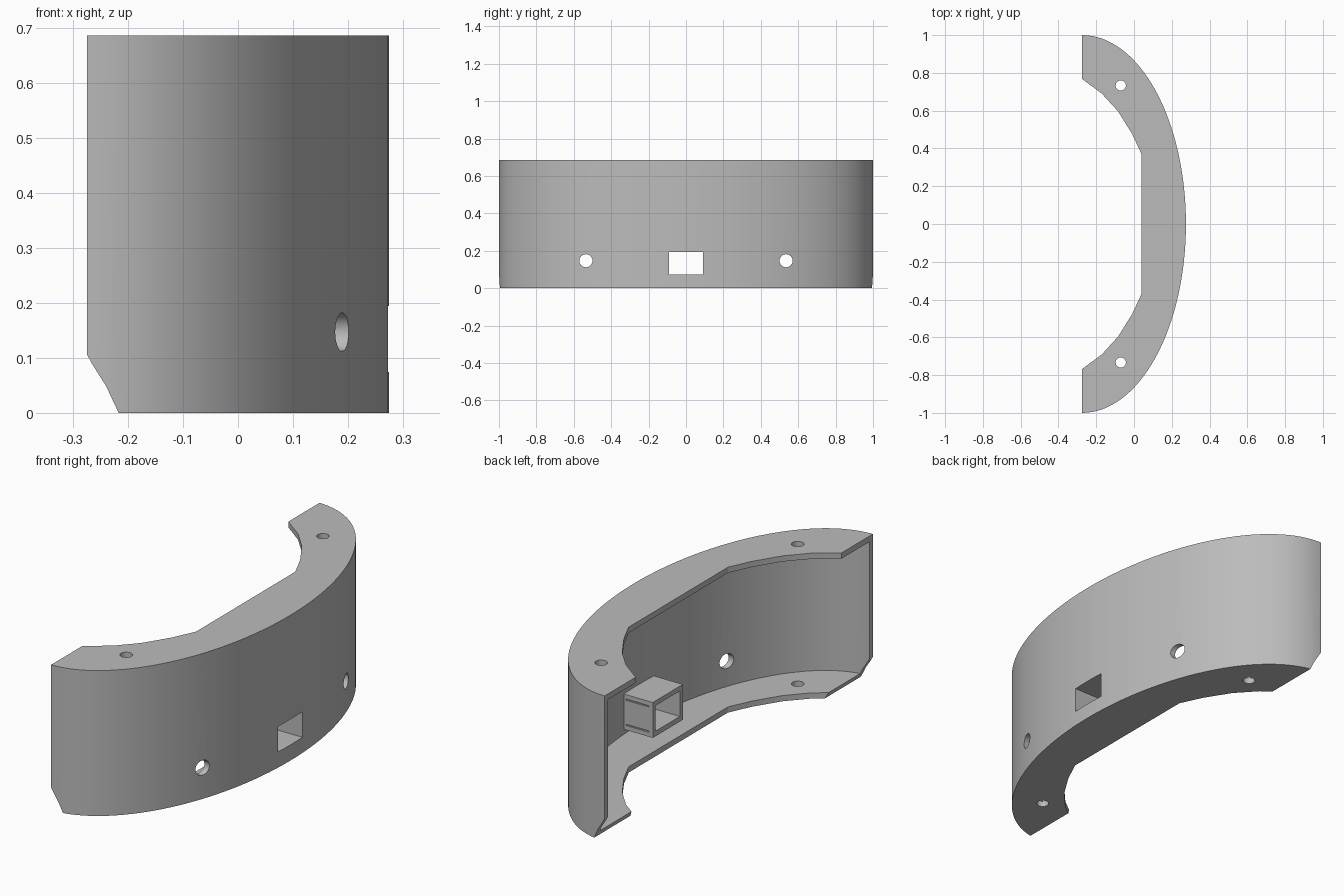
import bpy, bmesh, math
from mathutils import Matrix

cube = bpy.data.objects.get("Cube")
if cube:
    bpy.data.objects.remove(cube, do_unlink=True)

BACK, HEIGHT, WALL, PLATE = -0.275, 0.686, 0.026, 0.027

grey = bpy.data.materials.new("plain grey")
grey.use_nodes = True
grey.diffuse_color = (0.5, 0.5, 0.5, 1)
grey.node_tree.nodes["Principled BSDF"].inputs["Base Color"].default_value = (0.5, 0.5, 0.5, 1)


def finish(name, bm):
    bmesh.ops.recalc_face_normals(bm, faces=bm.faces)
    mesh = bpy.data.meshes.new(name)
    bm.to_mesh(mesh)
    bm.free()
    mesh.materials.append(grey)
    obj = bpy.data.objects.new(name, mesh)
    bpy.context.collection.objects.link(obj)
    return obj


def prism(name, points, direction):
    """Extrude a closed outline of 3D points along a vector."""
    bm = bmesh.new()
    face = bm.faces.new([bm.verts.new(p) for p in points])
    new = bmesh.ops.extrude_face_region(bm, geom=[face])["geom"]
    bmesh.ops.translate(bm, vec=direction, verts=[v for v in new if isinstance(v, bmesh.types.BMVert)])
    return finish(name, bm)


def box(name, x, y, z):
    pts = [(x[0], y[0], z[0]), (x[1], y[0], z[0]), (x[1], y[1], z[0]), (x[0], y[1], z[0])]
    return prism(name, pts, (0, 0, z[1] - z[0]))


def rod(name, radius, length, centre, along_x=False):
    bm = bmesh.new()
    turn = Matrix.Rotation(math.pi / 2, 4, 'Y') if along_x else Matrix()
    bmesh.ops.create_cone(bm, cap_ends=True, segments=32, radius1=radius, radius2=radius,
                          depth=length, matrix=Matrix.Translation(centre) @ turn)
    return finish(name, bm)


def half_ellipse(rx, ry, z, steps=64):
    angles = [math.pi * (i / steps - 0.5) for i in range(steps + 1)]
    return [(BACK + rx * math.cos(a), ry * math.sin(a), z) for a in angles]


def combine(target, tool, operation='DIFFERENCE'):
    mod = target.modifiers.new(operation, 'BOOLEAN')
    mod.operation, mod.object, mod.solver = operation, tool, 'EXACT'
    bpy.context.view_layer.objects.active = target
    bpy.ops.object.modifier_apply(modifier=mod.name)
    bpy.data.objects.remove(tool, do_unlink=True)


# Curved outer shell
shell = prism("curved_shell", half_ellipse(0.55, 1, 0), (0, 0, HEIGHT))

# Hollow between the top and bottom plates, open at the back
cavity = half_ellipse(0.55 - WALL, 1 - WALL, PLATE)
cavity = [(-0.4, cavity[0][1], PLATE)] + cavity + [(-0.4, cavity[-1][1], PLATE)]
combine(shell, prism("cavity", cavity, (0, 0, HEIGHT - 2 * PLATE)))

# Angular opening through both plates
edge = [(-0.4, 0.85), (BACK, 0.768), (-0.17, 0.69), (-0.085, 0.597), (-0.01, 0.477), (0.04, 0.37)]
outline = [(x, y, -0.1) for x, y in edge] + [(x, -y, -0.1) for x, y in reversed(edge)]
combine(shell, prism("opening", outline, (0, 0, 1)))

# Rectangular cable duct through the wall
duct = box("duct", (0.095, 0.262), (-0.112, 0.112), (0.05, 0.217))
for side in (-1, 1):
    for z in (0.074, 0.193):
        y = sorted((side * 0.107, side * 0.2))
        combine(duct, box("groove", (0.115, 0.235), y, (z - 0.003, z + 0.003)))
combine(shell, duct, 'UNION')
combine(shell, box("duct_hole", (0, 0.4), (-0.09, 0.09), (0.074, 0.194)))

# Sloped lower ends
slope = [(-0.4, -0.1), (-0.4, 0.107), (BACK, 0.107), (-0.266, 0.09), (-0.24, 0.049), (-0.217, 0), (-0.217, -0.1)]
combine(shell, prism("end_slope", [(x, -1.2, z) for x, z in slope], (0, 2.4, 0)))

# Screw holes in the plates and the wall
for side in (-1, 1):
    combine(shell, rod("plate_hole", 0.027, 2, (-0.07, side * 0.733, 0.3)))
    combine(shell, rod("wall_hole", 0.035, 0.5, (0.2, side * 0.535, 0.147), True))

bpy.ops.object.select_all(action='DESELECT')
shell.select_set(True)
bpy.context.view_layer.objects.active = shell
bpy.ops.object.shade_smooth_by_angle(angle=math.radians(25))
